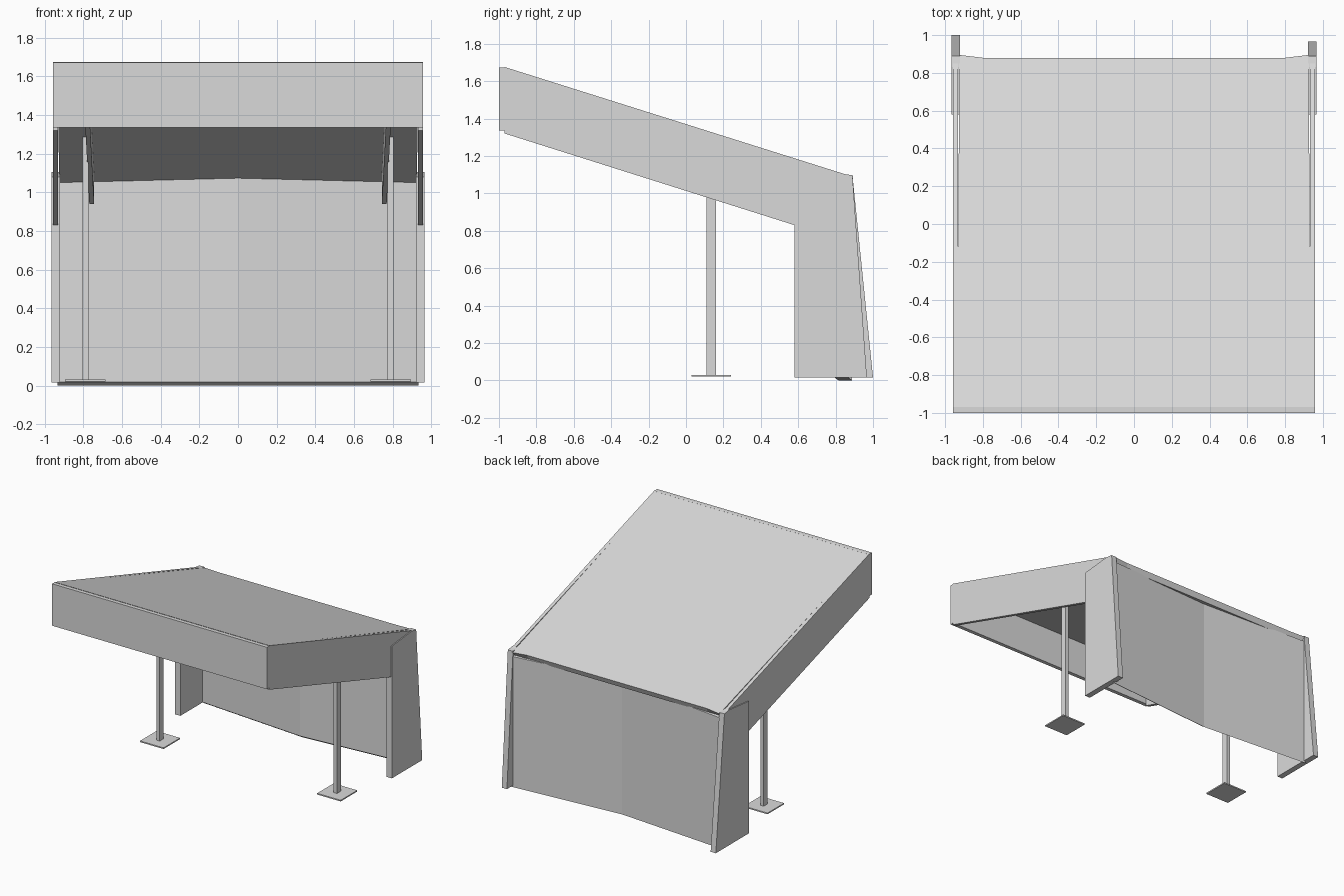
import bpy
import bmesh

cube = bpy.data.objects.get("Cube")
if cube:
    bpy.data.objects.remove(cube, do_unlink=True)

grey = bpy.data.materials.new("light_grey")
grey.use_nodes = True
colour = (0.7, 0.7, 0.7, 1)
grey.diffuse_color = colour
grey.node_tree.nodes["Principled BSDF"].inputs["Base Color"].default_value = colour


def loft(name, start, end):
    """Solid between two matching outlines."""
    bm = bmesh.new()
    a = [bm.verts.new(p) for p in start]
    b = [bm.verts.new(p) for p in end]
    bm.faces.new(a)
    bm.faces.new(b[::-1])
    for i in range(len(a)):
        j = (i + 1) % len(a)
        bm.faces.new((a[j], a[i], b[i], b[j]))
    bmesh.ops.recalc_face_normals(bm, faces=bm.faces)
    mesh = bpy.data.meshes.new(name)
    bm.to_mesh(mesh)
    bm.free()
    mesh.materials.append(grey)
    obj = bpy.data.objects.new(name, mesh)
    bpy.context.collection.objects.link(obj)
    return obj


def side_profile(name, x0, x1, profile):
    """Extrude a (y, z) profile across x."""
    return loft(name, [(x0, y, z) for y, z in profile],
                [(x1, y, z) for y, z in profile])


def box(name, x, y, z):
    return side_profile(name, x[0], x[1],
                        [(y[0], z[0]), (y[1], z[0]), (y[1], z[1]), (y[0], z[1])])


def top_z(y):
    return 1.37 - 0.315 * y


def ceiling_z(y):
    return top_z(y) - 0.048


# Sloping roof, with a slightly flared and undercut rear edge
plan = [(-0.935, -0.97), (0.935, -0.97), (0.925, 0.895), (0.8, 0.88),
        (-0.8, 0.88), (-0.925, 0.895)]
under = [(x, y if y < 0 else 0.862) for x, y in plan]
loft("roof", [(x, y, ceiling_z(y)) for x, y in under],
     [(x, y, top_z(y)) for x, y in plan])

# Front fascia
side_profile("front_fascia", -0.958, 0.958,
             [(-1, 1.335), (-0.97, 1.335), (-0.97, 1.64), (-0.96, 1.673), (-1, 1.673)])

# Rear wall, folded inward at the middle, with a sloping bottom edge
for side, name in ((1, "left"), (-1, "right")):
    def section(x, y):
        front, back = y - 0.025, y
        return [(x, front, 0.018), (x, back, 0), (x, back, ceiling_z(back) + 0.01),
                (x, front, ceiling_z(front) + 0.01)]
    loft(name + "_rear_wall", section(0, 0.815), section(side * 0.935, 0.888))

    # Side fascia
    side_profile(name + "_side_fascia", side * 0.932, side * 0.958,
                 [(-0.97, 1.32), (0.58, 0.83), (0.7, 0.9), (0.85, top_z(0.85)),
                  (-0.97, top_z(-0.97))])

    # Tapered wing leg
    foot = 0.967 if side > 0 else 1.0
    side_profile(name + "_leg", side * 0.92, side * 0.966,
                 [(0.58, 0.015), (foot, 0.015), (0.89, 1.097), (0.83, 1.105), (0.58, 1.08)])

    # Post and foot plate
    xs = sorted((side * 0.775, side * 0.805))
    box(name + "_post", xs, (0.11, 0.16), (0.025, ceiling_z(0.135) + 0.01))
    xs = sorted((side * 0.685, side * 0.895))
    box(name + "_foot_plate", xs, (0.03, 0.24), (0.02, 0.03))

    # Rafter converging slightly toward the rear
    def rafter_end(x, y):
        z = ceiling_z(y)
        return [(side * (x - 0.0125), y, z - 0.13), (side * (x + 0.0125), y, z - 0.13),
                (side * (x + 0.0125), y, z + 0.01), (side * (x - 0.0125), y, z + 0.01)]
    loft(name + "_rafter", rafter_end(0.786, -0.97), rafter_end(0.757, 0.8))
